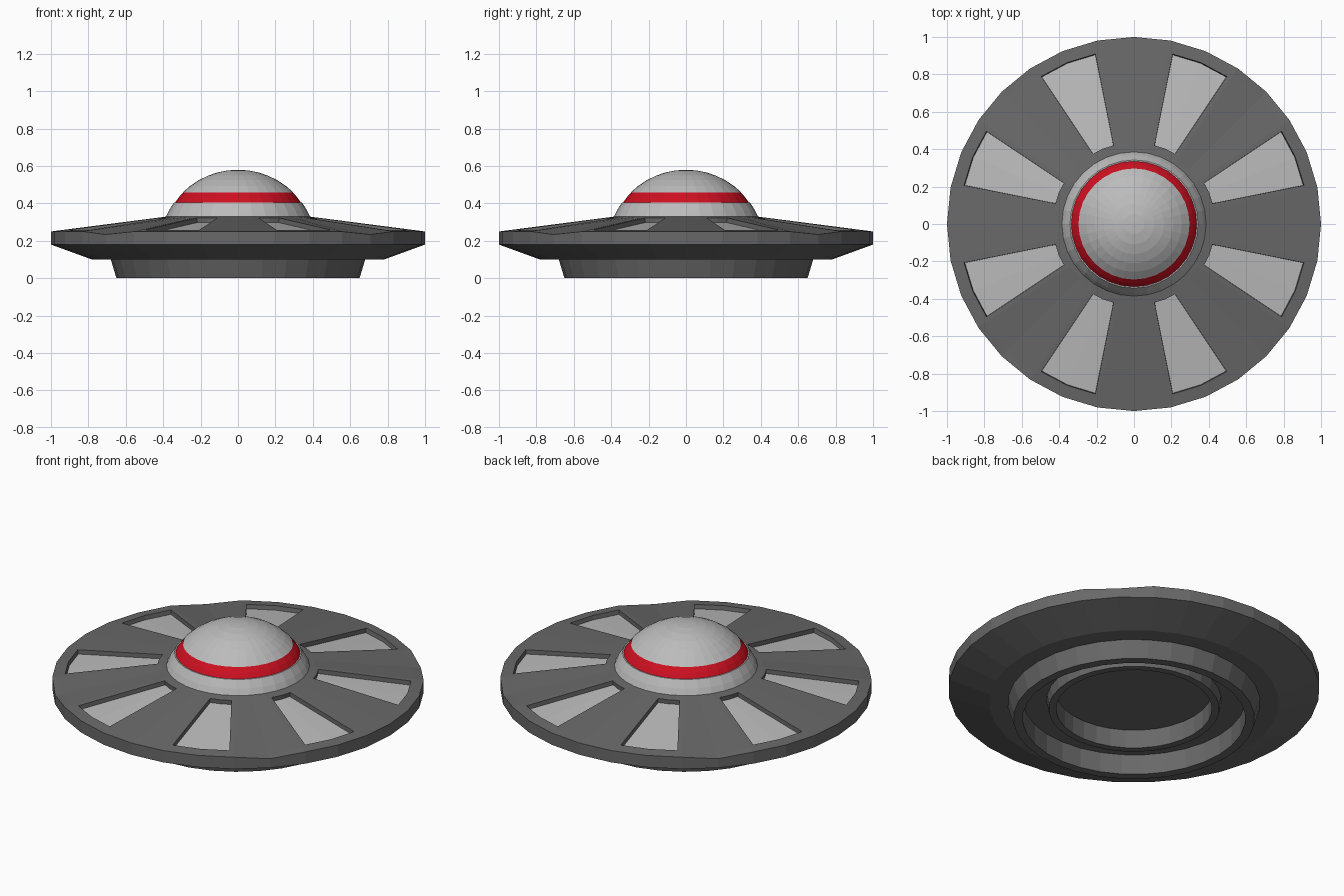
import bpy, bmesh, math

if "Cube" in bpy.data.objects:
    bpy.data.objects.remove(bpy.data.objects["Cube"])

N = 32  # sides of every turned part


def material(name, rgb):
    m = bpy.data.materials.new(name)
    m.diffuse_color = (*rgb, 1)
    m.use_nodes = True
    m.node_tree.nodes["Principled BSDF"].inputs["Base Color"].default_value = m.diffuse_color
    return m


DARK = material("dark_grey", (0.14, 0.14, 0.14))
LIGHT = material("light_grey", (0.5, 0.5, 0.5))
RED = material("red", (0.62, 0.005, 0.015))


def lathe(profile):
    """Turn (r, z) points round the z axis; returns bmesh and face bands."""
    bm = bmesh.new()
    rings = []
    for r, z in profile:
        if r == 0:
            rings.append([bm.verts.new((0, 0, z))] * N)
        else:
            rings.append([bm.verts.new((r * math.cos(2 * math.pi * i / N),
                                        r * math.sin(2 * math.pi * i / N), z))
                          for i in range(N)])
    bands = []
    for a, b in zip(rings, rings[1:]):
        band = []
        for i in range(N):
            j = (i + 1) % N
            quad = list(dict.fromkeys((a[i], a[j], b[j], b[i])))
            band.append(bm.faces.new(quad))
        bands.append(band)
    return bm, rings, bands


def finish(bm, name, *mats):
    bm.normal_update()
    me = bpy.data.meshes.new(name)
    bm.to_mesh(me)
    bm.free()
    ob = bpy.data.objects.new(name, me)
    bpy.context.collection.objects.link(ob)
    for m in mats:
        me.materials.append(m)
    return ob


def slope(r):
    return 0.25 + (1 - r) / 0.62 * 0.08


# saucer hull: underside, rim and sloping top
bm, rings, bands = lathe([
    (0.66, 0.10), (0.78, 0.10), (1.0, 0.18), (1.0, 0.25),
    (0.96, slope(0.96)), (0.41, slope(0.41)), (0.38, 0.33), (0.34, 0.33)])
# slight dip of the top edge on the four diagonals
for k in (4, 12, 20, 28):
    rings[3][k].co.z -= 0.016
    rings[4][k].co.z -= 0.015
# eight recessed panels, each two sectors wide
bm.normal_update()
panels = [bands[4][i] for i in range(N) if i % 4 in (1, 2)]
bmesh.ops.inset_region(bm, faces=panels, thickness=0.026, use_even_offset=True)
bmesh.ops.inset_region(bm, faces=panels, thickness=0.001, depth=-0.025,
                       use_even_offset=True)
for f in panels:
    f.material_index = 1
finish(bm, "saucer_hull", DARK, LIGHT)

# base ring with nested inner ring and recessed floor
bm, _, _ = lathe([
    (0, 0.17), (0.42, 0.17), (0.42, 0.06), (0.46, 0.06), (0.47, 0.12),
    (0.60, 0.12), (0.60, 0.0), (0.65, 0.0), (0.68, 0.10)])
finish(bm, "base_ring", DARK)

# dome: lower collar, red band and cap, all on one sphere
R, CZ = 0.4225, 0.1575


def arc(z0, z1, n):
    zs = [z0 + (z1 - z0) * i / n for i in range(n + 1)]
    return [(math.sqrt(R * R - (z - CZ) ** 2), z) for z in zs]


bm, _, _ = lathe(arc(0.32, 0.405, 2) + [(0.325, 0.405)])
finish(bm, "dome_collar", LIGHT)

bm, _, _ = lathe([(0.337, 0.403), (0.318, 0.431), (0.294, 0.458)])
finish(bm, "dome_band", RED)

a0 = math.asin((0.458 - CZ) / R)
cap = [(R * math.cos(a), CZ + R * math.sin(a))
       for a in (a0 + (math.pi / 2 - a0) * i / 6 for i in range(6))]
bm, _, _ = lathe([(0.28, 0.456)] + cap + [(0, CZ + R)])
finish(bm, "dome_cap", LIGHT)
